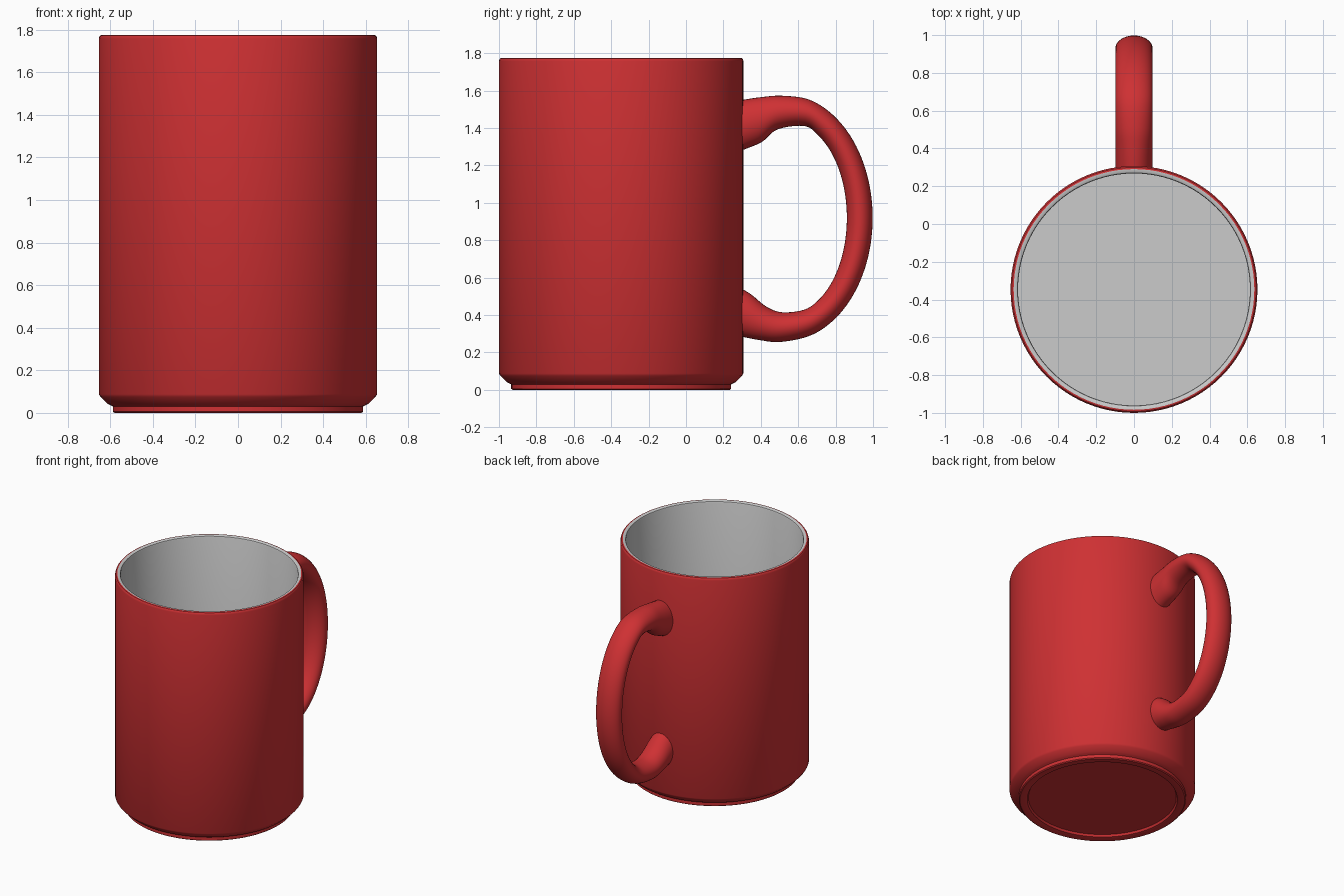
import bpy, bmesh, math
from mathutils import Vector

if "Cube" in bpy.data.objects:
    bpy.data.objects.remove(bpy.data.objects["Cube"])

AXIS_Y = -0.3465
SEG = 96

red = bpy.data.materials.new("red_glaze")
red.diffuse_color = (0.62, 0.03, 0.033, 1)
red.use_nodes = True
red.node_tree.nodes["Principled BSDF"].inputs["Base Color"].default_value = red.diffuse_color


def finish(bm, name, mat=None, angle=35):
    me = bpy.data.meshes.new(name)
    bm.to_mesh(me)
    bm.free()
    ob = bpy.data.objects.new(name, me)
    bpy.context.collection.objects.link(ob)
    if mat:
        me.materials.append(mat)
    bpy.ops.object.select_all(action='DESELECT')
    ob.select_set(True)
    bpy.context.view_layer.objects.active = ob
    bpy.ops.object.shade_smooth_by_angle(angle=math.radians(angle))
    return ob


def lathe(name, profile, mat=None):
    """Revolve (radius, z) points, running bottom to top of the outside, about the mug axis."""
    bm = bmesh.new()
    rings = []
    for r, z in profile:
        if r == 0:
            rings.append([bm.verts.new((0, AXIS_Y, z))] * SEG)
        else:
            rings.append([bm.verts.new((r * math.cos(a), AXIS_Y + r * math.sin(a), z))
                          for a in (2 * math.pi * i / SEG for i in range(SEG))])
    for lo, hi in zip(rings, rings[1:]):
        for i in range(SEG):
            j = (i + 1) % SEG
            bm.faces.new(dict.fromkeys((lo[i], lo[j], hi[j], hi[i])))
    return finish(bm, name, mat)


# Outer body: recessed base, foot ring, chamfer, wall and rounded outer lip
lathe("mug_body", [
    (0, 0.02), (0.52, 0.02), (0.528, 0.004), (0.54, 0), (0.58, 0), (0.588, 0.006),
    (0.588, 0.03), (0.60, 0.036), (0.612, 0.042), (0.646, 0.075), (0.6535, 0.088),
    (0.6535, 1.757), (0.651, 1.767), (0.646, 1.773), (0.637, 1.775)], red)

# Grey lining: inner half of the lip, straight inside wall and floor
lathe("mug_lining", [
    (0.637, 1.775), (0.624, 1.774), (0.617, 1.770), (0.614, 1.762),
    (0.614, 0.085), (0, 0.085)])


def arc(cy, cz, ry, rz, degrees):
    return [(cy + ry * math.cos(math.radians(d)), cz + rz * math.sin(math.radians(d)))
            for d in degrees]


# Handle: matching outer and inner (y, z) edges of the oval section
turn = range(75, -76, -15)
outer = ([(.27, 1.545), (.31, 1.552), (.40, 1.565), (.51, 1.573)]
         + arc(.53, .92, .468, .657, turn)
         + [(.50, .256), (.39, .267), (.31, .282), (.27, .29)])
inner = ([(.27, 1.265), (.31, 1.285), (.405, 1.325), (.49, 1.393)]
         + arc(.555, .92, .305, .508, turn)
         + [(.515, .415), (.43, .445), (.345, .513), (.27, .555)])


def smooth(points, steps=5):
    """Catmull-Rom spline through the points."""
    p = [Vector(q) for q in points]
    p = [2 * p[0] - p[1]] + p + [2 * p[-1] - p[-2]]
    out = []
    for a, b, c, d in zip(p, p[1:], p[2:], p[3:]):
        for k in range(steps):
            t = k / steps
            out.append(0.5 * (2 * b + (c - a) * t + (2 * a - 5 * b + 4 * c - d) * t * t
                              + (3 * b - a - 3 * c + d) * t ** 3))
    return out + [p[-2]]


bm = bmesh.new()
N = 32
rings = []
for o, i in zip(smooth(outer), smooth(inner)):
    mid, half = (o + i) / 2, (o - i) / 2
    ring = []
    for k in range(N):
        a = 2 * math.pi * k / N
        q = mid + half * math.cos(a)
        ring.append(bm.verts.new((0.099 * math.sin(a), q.x, q.y)))
    rings.append(ring)
for r0, r1 in zip(rings, rings[1:]):
    for k in range(N):
        j = (k + 1) % N
        bm.faces.new((r0[k], r0[j], r1[j], r1[k]))
bmesh.ops.recalc_face_normals(bm, faces=bm.faces)
finish(bm, "handle", red, 60)
